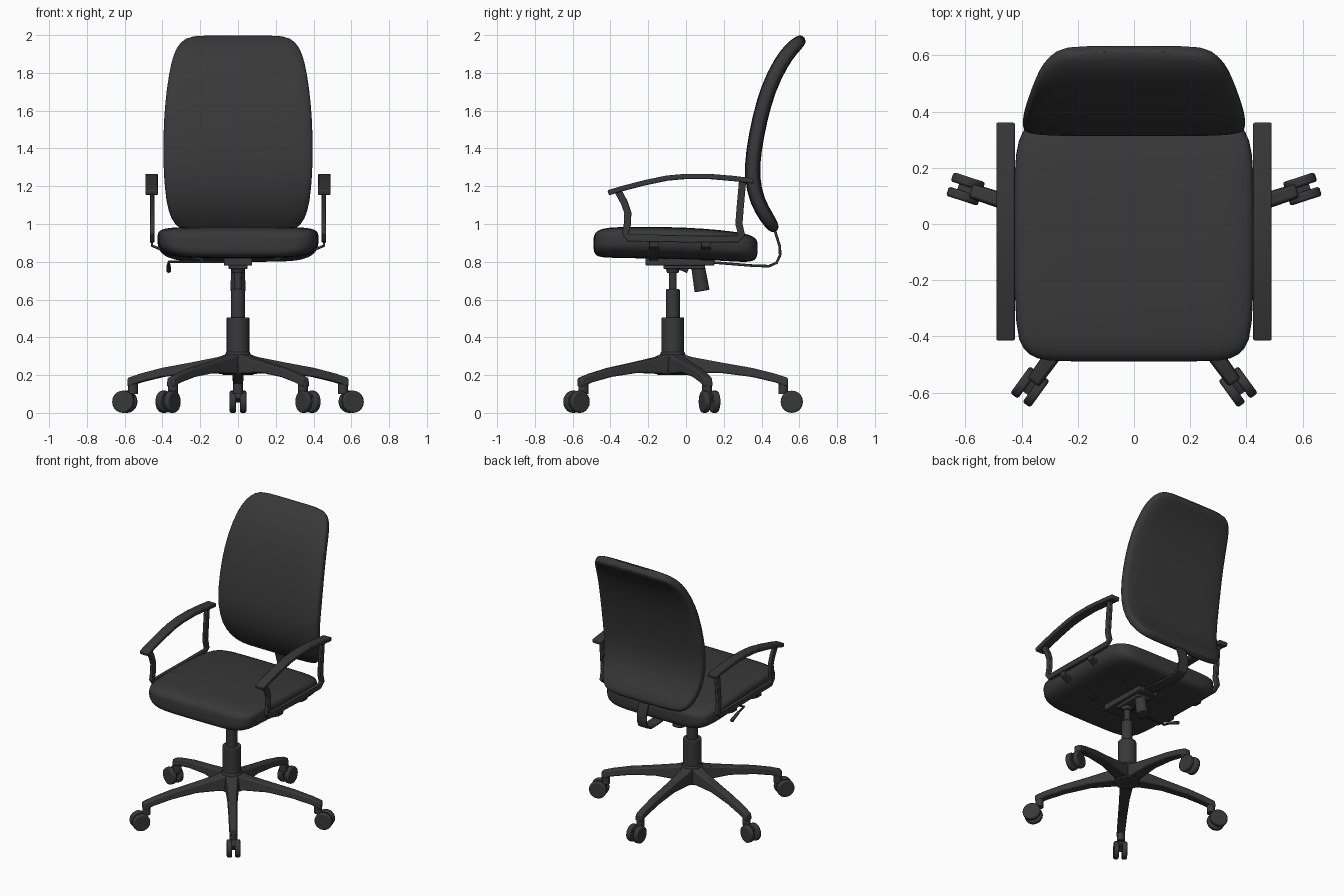
import bpy, bmesh
from math import sin, cos, pi, radians, copysign
from mathutils import Vector, Matrix

if "Cube" in bpy.data.objects:
    bpy.data.objects.remove(bpy.data.objects["Cube"])

dark = bpy.data.materials.new("dark_grey")
dark.diffuse_color = (0.04, 0.04, 0.04, 1)
dark.use_nodes = True
dark.node_tree.nodes["Principled BSDF"].inputs["Base Color"].default_value = dark.diffuse_color


def finish(name, bm, bevel=0, subsurf=0, angle=35):
    bmesh.ops.recalc_face_normals(bm, faces=bm.faces)
    me = bpy.data.meshes.new(name)
    bm.to_mesh(me)
    bm.free()
    me.materials.append(dark)
    ob = bpy.data.objects.new(name, me)
    bpy.context.collection.objects.link(ob)
    if bevel:
        m = ob.modifiers.new("bevel", 'BEVEL')
        m.width, m.segments, m.limit_method = bevel, 2, 'ANGLE'
    if subsurf:
        m = ob.modifiers.new("subsurf", 'SUBSURF')
        m.levels = m.render_levels = subsurf
    bpy.ops.object.select_all(action='DESELECT')
    ob.select_set(True)
    bpy.context.view_layer.objects.active = ob
    bpy.ops.object.shade_smooth_by_angle(angle=radians(angle))
    return ob


def loft(name, sections, **kw):
    """Skin a list of equal-length closed loops and cap both ends."""
    bm = bmesh.new()
    rings = [[bm.verts.new(p) for p in s] for s in sections]
    n = len(rings[0])
    for a, b in zip(rings, rings[1:]):
        for i in range(n):
            bm.faces.new((a[i], a[(i + 1) % n], b[(i + 1) % n], b[i]))
    bm.faces.new(rings[0])
    bm.faces.new(rings[-1])
    return finish(name, bm, **kw)


def tangents(pts):
    return [(pts[min(i + 1, len(pts) - 1)] - pts[max(i - 1, 0)]).normalized()
            for i in range(len(pts))]


def strap(name, pts, side, width, thick, **kw):
    """Flat bar along a path; width runs along the side vector."""
    pts, side = [Vector(p) for p in pts], Vector(side)
    secs = []
    for p, t in zip(pts, tangents(pts)):
        n = t.cross(side).normalized() * thick / 2
        s = side * width / 2
        secs.append([p + s + n, p - s + n, p - s - n, p + s - n])
    return loft(name, secs, **kw)


def rod(name, a, b, r1, r2=None, sides=24, bevel=0):
    a, b = Vector(a), Vector(b)
    d = b - a
    bm = bmesh.new()
    mat = Matrix.Translation((a + b) / 2) @ d.to_track_quat('Z', 'Y').to_matrix().to_4x4()
    bmesh.ops.create_cone(bm, cap_ends=True, segments=sides, radius1=r1,
                          radius2=r1 if r2 is None else r2, depth=d.length, matrix=mat)
    return finish(name, bm, bevel)


def box(name, lo, hi, bevel=0.006):
    lo, hi = Vector(lo), Vector(hi)
    bm = bmesh.new()
    bmesh.ops.create_cube(bm, size=1, matrix=Matrix.Translation((lo + hi) / 2)
                          @ Matrix.Diagonal((*(hi - lo), 1)))
    return finish(name, bm, bevel)


def spow(v, e):
    return copysign(abs(v) ** e, v)


ANG = [2 * pi * (i + 0.5) / 28 for i in range(28)]

# Seat cushion: y, half width, top, bottom
rows = [(-.490, .28, .93, .86), (-.482, .345, .955, .835), (-.45, .398, .975, .822),
        (-.38, .424, .986, .82), (-.1, .428, .986, .815), (.1, .428, .976, .81),
        (.26, .424, .96, .80), (.335, .40, .945, .797), (.37, .355, .925, .81),
        (.38, .29, .905, .84)]
secs = []
for y, w, top, bot in rows:
    mid = bot + (top - bot) * .62
    secs.append([(w * spow(cos(a), .35), y,
                  mid + (top - mid) * spow(sin(a), .4) if sin(a) > 0
                  else mid - (mid - bot) * abs(sin(a)) ** .75) for a in ANG])
loft("seat", secs, subsurf=1, angle=60)

# Backrest cushion: y, z, half width, half thickness
rows = [(.478, .962, .25, .014), (.466, .978, .31, .032), (.43, 1.03, .358, .039),
        (.375, 1.12, .382, .04), (.347, 1.25, .393, .041), (.357, 1.38, .398, .041),
        (.388, 1.55, .394, .041), (.435, 1.72, .379, .041), (.505, 1.86, .354, .041),
        (.56, 1.93, .327, .039), (.605, 1.97, .285, .034), (.627, 1.987, .23, .019)]
path = [Vector((0, r[0], r[1])) for r in rows]
secs = []
for (y, z, w, h), p, t in zip(rows, path, tangents(path)):
    n = t.cross(Vector((1, 0, 0)))
    secs.append([p + Vector((w * spow(cos(a), .35), 0, 0)) + n * h * spow(sin(a), .5)
                 for a in ANG])
loft("backrest", secs, subsurf=1, angle=60)

# Strap joining the backrest to the mechanism
strap("back_support", [(0, .455, 1.02), (0, .475, .95), (0, .497, .88), (0, .498, .835),
                       (0, .48, .795), (0, .44, .777), (0, .36, .779), (0, .1, .80)],
      (1, 0, 0), .075, .014, bevel=.003)

# Armrests with two mounting brackets each
for s, label in ((1, "right"), (-1, "left")):
    strap(label + "_arm_pad", [(s * .457, y, z) for y, z in
          ((-.412, 1.165), (-.34, 1.187), (-.22, 1.218), (-.1, 1.243), (0, 1.252),
           (.12, 1.252), (.25, 1.241), (.36, 1.228))], (1, 0, 0), .066, .028, bevel=.006)
    strap(label + "_arm_frame", [(s * .455, y, z) for y, z in
          ((-.36, 1.175), (-.325, 1.11), (-.308, 1.06), (-.31, 1.0), (-.322, .95),
           (-.305, .925), (-.2, .925), (.1, .92), (.27, .92), (.295, .94),
           (.28, 1.0), (.288, 1.1), (.30, 1.235))], (1, 0, 0), .024, .038, bevel=.004)
    for y in (-.17, .105):
        strap(label + "_arm_bracket", [(s * .457, y, .92), (s * .455, y, .885),
              (s * .40, y, .862), (s * .33, y, .838), (s * .18, y, .812)],
              (0, 1, 0), .05, .014, bevel=.003)

# Tilt mechanism, tension knob and lever
box("mechanism_housing", (-.075, -.215, .78), (.075, .15, .825))
box("mechanism_core", (-.05, -.12, .762), (.05, .10, .79))
rod("tension_knob", (0, .063, .78), (0, .085, .645), .036, .04, bevel=.004)
rod("lever_rod", (0, -.13, .80), (-.365, -.13, .80), .007, sides=10)
rod("lever_bend", (-.365, -.135, .80), (-.367, -.07, .785), .007, sides=10)
rod("lever_handle", (-.367, -.07, .785), (-.367, .01, .752), .010, .013, sides=12, bevel=.003)

# Gas lift column
HY = -.07
rod("column_cover", (0, HY, .20), (0, HY, .505), .06, bevel=.005)
rod("column_sleeve", (0, HY, .50), (0, HY, .655), .037, bevel=.004)
rod("column_piston", (0, HY, .65), (0, HY, .79), .021)
rod("column_collar", (0, HY, .74), (0, HY, .79), .03, .045)
rod("base_hub", (0, HY, .20), (0, HY, .325), .085, .064, bevel=.008)

# Five-star base with twin-wheel casters
leg_rows = [(.03, .32, .20, .052), (.1, .296, .208, .043), (.25, .268, .212, .035),
            (.42, .238, .19, .031), (.54, .208, .162, .029), (.61, .185, .138, .027)]
for k in range(5):
    a = radians(90 + 72 * k)
    out, side = Vector((cos(a), sin(a), 0)), Vector((-sin(a), cos(a), 0))

    def at(r, t, z):
        return Vector((0, HY, z)) + out * r + side * t

    loft("base_leg", [[at(r, -w * .8, top), at(r, w * .8, top), at(r, w, bot), at(r, -w, bot)]
                      for r, top, bot, w in leg_rows], bevel=.008)
    rod("caster_stem", at(.585, 0, .10), at(.585, 0, .155), .026, sides=16)
    strap("caster_hood", [at(.585, 0, .095), at(.615, 0, .088), at(.65, 0, .07)],
          side, .035, .04, bevel=.004)
    for t in (-1, 1):
        rod("caster_wheel", at(.63, t * .010, .059), at(.63, t * .044, .059), .059,
            sides=20, bevel=.008)
